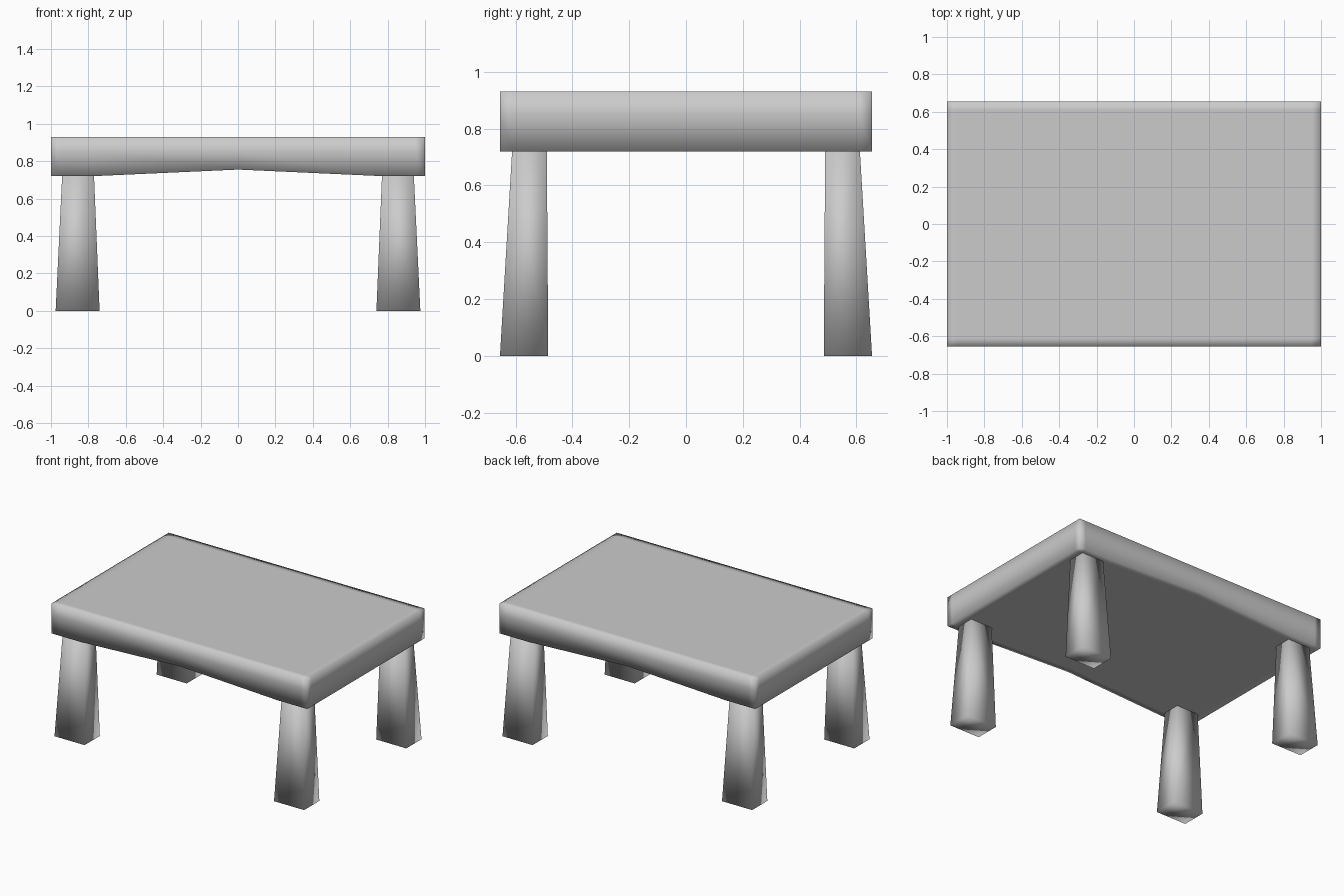
import bpy
import bmesh
from mathutils import Vector, Matrix

if "Cube" in bpy.data.objects:
    bpy.data.objects.remove(bpy.data.objects["Cube"])


def finish(bm, name):
    bmesh.ops.recalc_face_normals(bm, faces=bm.faces)
    for f in bm.faces:
        f.smooth = True
    mesh = bpy.data.meshes.new(name)
    bm.to_mesh(mesh)
    bm.free()
    obj = bpy.data.objects.new(name, mesh)
    bpy.context.collection.objects.link(obj)
    return obj


def cut(bm, axis, value):
    normal = Vector((0, 0, 0))
    normal[axis] = 1
    point = normal * value
    bmesh.ops.bisect_plane(bm, geom=bm.verts[:] + bm.edges[:] + bm.faces[:],
                           plane_co=point, plane_no=normal)


# Tabletop: slab with holding loops near its edges and an arched underside
bm = bmesh.new()
bmesh.ops.create_cube(bm, size=1, matrix=Matrix.Translation((0, 0, 0.825))
                      @ Matrix.Diagonal((2, 1.31, 0.21, 1)))
for x in (-0.95, -0.77, 0, 0.77, 0.95):
    cut(bm, 0, x)
for y in (-0.61, -0.49, 0.49, 0.61):
    cut(bm, 1, y)
cut(bm, 2, 0.85)
for v in bm.verts:
    if abs(v.co.x) < 0.01 and v.co.z < 0.75:
        v.co.z = 0.755
finish(bm, "tabletop")


# Legs: four-sided, flaring toward the floor
def leg(name, sx, sy):
    bm = bmesh.new()
    rings = []
    for z, x0, x1, y0, y1 in ((0, 0.74, 0.975, 0.485, 0.655),
                              (0.725, 0.77, 0.94, 0.49, 0.612)):
        rings.append([bm.verts.new((sx * x, sy * y, z)) for x, y in
                      ((x0, y0), (x1, y0), (x1, y1), (x0, y1))])
    low, high = rings
    bm.faces.new(low)
    bm.faces.new(high)
    for i in range(4):
        j = (i + 1) % 4
        bm.faces.new((low[i], low[j], high[j], high[i]))
    finish(bm, name)


for side, sx in (("left", -1), ("right", 1)):
    for end, sy in (("front", -1), ("back", 1)):
        leg(f"{end}_{side}_leg", sx, sy)
